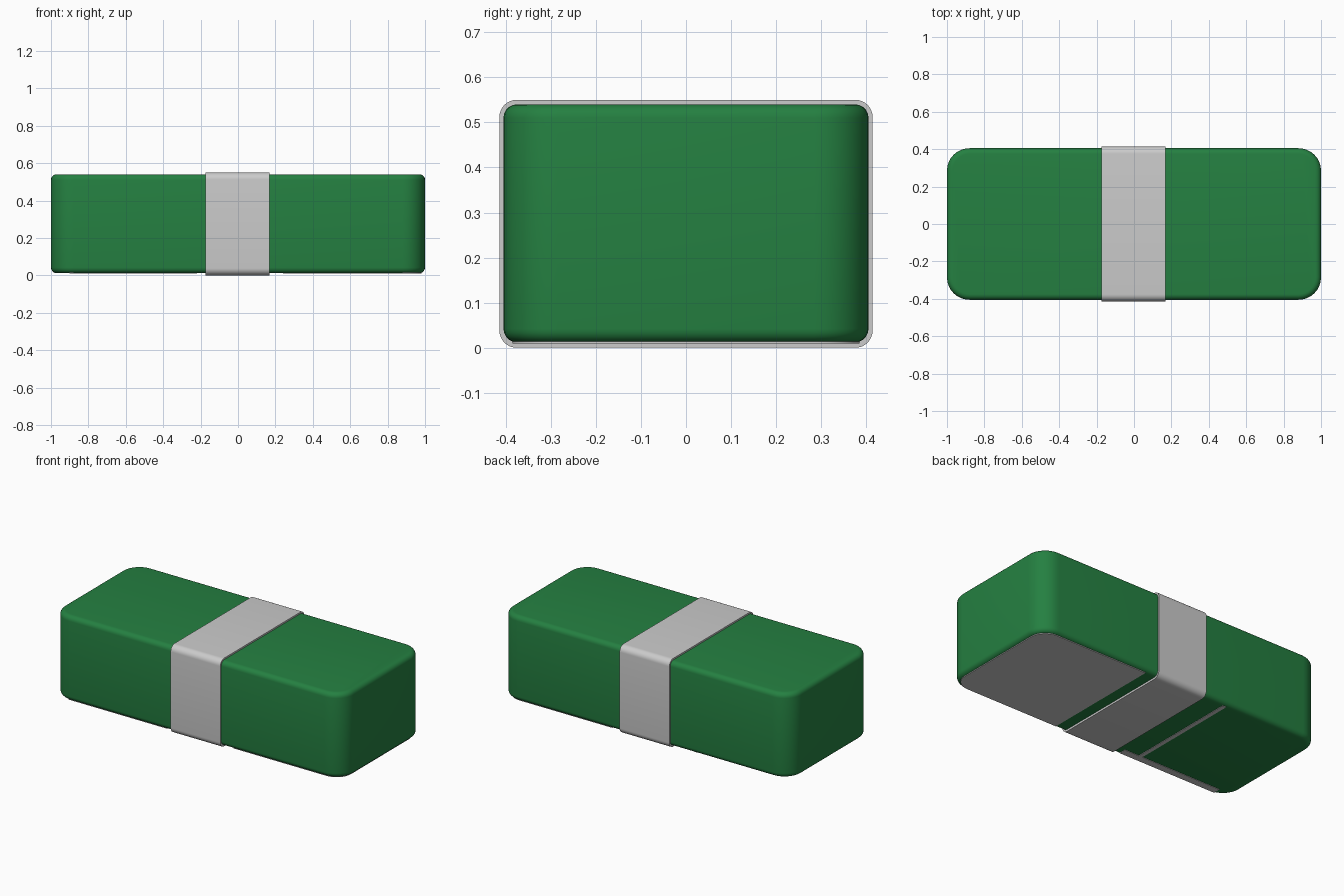
import bpy, bmesh
from mathutils import Vector

if "Cube" in bpy.data.objects:
    bpy.data.objects.remove(bpy.data.objects["Cube"])


def material(name, rgb):
    m = bpy.data.materials.new(name)
    m.diffuse_color = (*rgb, 1)
    m.use_nodes = True
    m.node_tree.nodes["Principled BSDF"].inputs["Base Color"].default_value = m.diffuse_color
    return m


green = material("green", (0.018, 0.216, 0.053))
grey = material("light grey", (0.6, 0.6, 0.6))


def block(name, lo, hi, mat, pick=None, radius=0.0, rim=0.0):
    """Box between two corners; round the picked edges, then the top and bottom rims."""
    lo, hi = Vector(lo), Vector(hi)
    bm = bmesh.new()
    bmesh.ops.create_cube(bm, size=1)
    for v in bm.verts:
        v.co = Vector([(lo[i] + hi[i]) / 2 + v.co[i] * (hi[i] - lo[i]) for i in range(3)])
    if pick:
        edges = [e for e in bm.edges if pick(e)]
        bmesh.ops.bevel(bm, geom=edges, offset=radius, segments=8, profile=0.5, affect='EDGES')
    if rim:
        edges = [e for e in bm.edges if abs(e.verts[0].co.z - e.verts[1].co.z) < 1e-5]
        bmesh.ops.bevel(bm, geom=edges, offset=rim, segments=5, profile=0.5, affect='EDGES')
    bmesh.ops.recalc_face_normals(bm, faces=bm.faces)
    mesh = bpy.data.meshes.new(name)
    bm.to_mesh(mesh)
    bm.free()
    mesh.materials.append(mat)
    ob = bpy.data.objects.new(name, mesh)
    bpy.context.collection.objects.link(ob)
    bpy.ops.object.select_all(action='DESELECT')
    ob.select_set(True)
    bpy.context.view_layer.objects.active = ob
    bpy.ops.object.shade_smooth_by_angle(angle=0.6)
    return ob


def along(axis):
    return lambda e: abs(e.verts[0].co[axis] - e.verts[1].co[axis]) > 1e-4


def upright_end(e):
    return along(2)(e) and e.verts[0].co.x > 0.5


# Rounded body
block("body", (-1, -0.405, 0.012), (1, 0.405, 0.54), green, along(2), 0.12, 0.03)

# Wrap-around strap
block("strap", (-0.175, -0.414, 0), (0.168, 0.414, 0.55), grey, along(0), 0.038)

# Underside: full panel at the right, thin trim at the left
block("base_panel", (0.24, -0.385, 0.009), (0.98, 0.385, 0.016), grey, upright_end, 0.1)
block("base_cross_trim", (-0.345, -0.38, 0.009), (-0.32, 0.38, 0.016), grey)
block("base_front_trim", (-0.9, -0.385, 0.009), (-0.22, -0.34, 0.016), grey)
